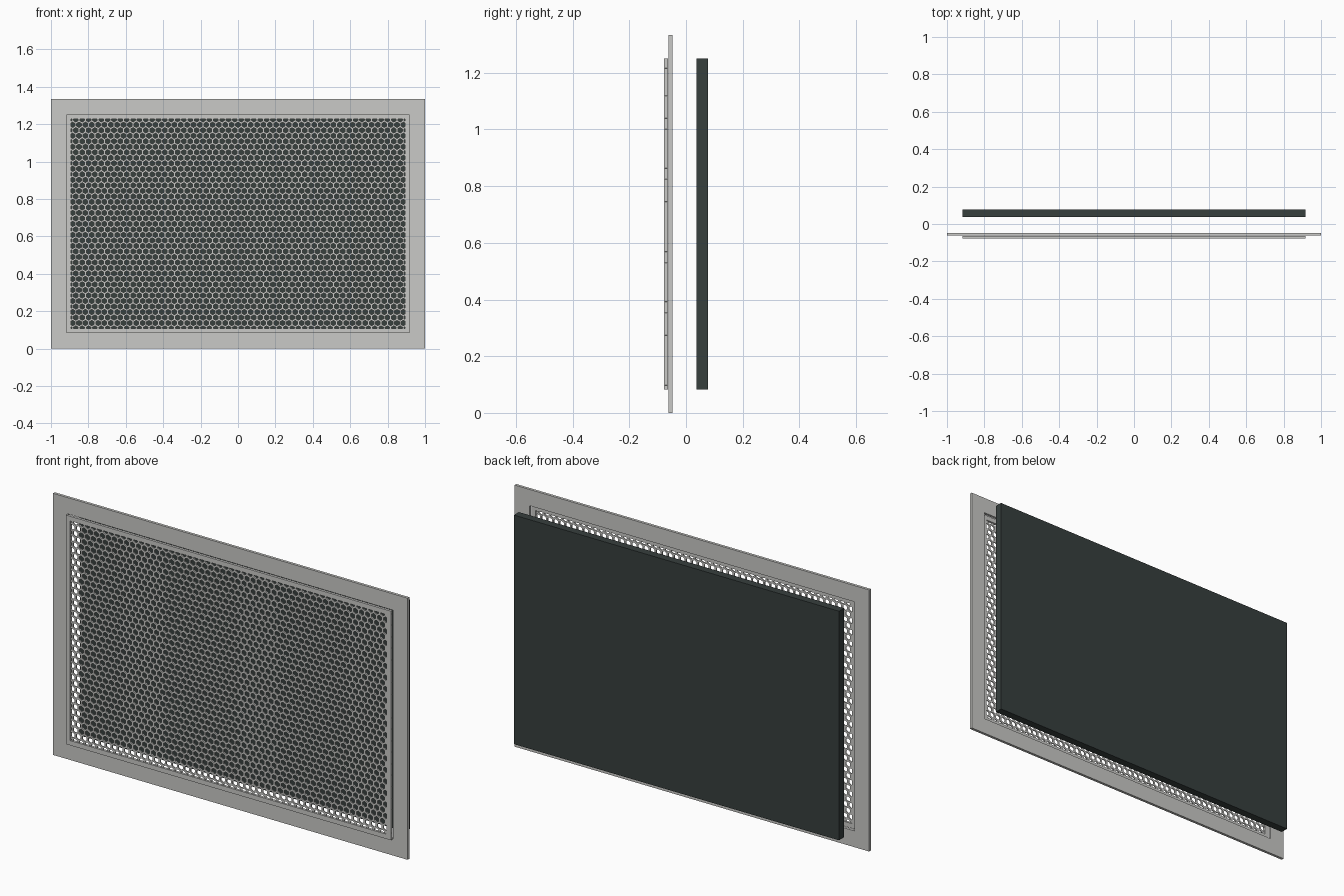
import bpy, bmesh, math

if "Cube" in bpy.data.objects:
    bpy.data.objects.remove(bpy.data.objects["Cube"])

MID_Z = 0.667


def material(name, rgb):
    m = bpy.data.materials.new(name)
    m.diffuse_color = (*rgb, 1)
    m.use_nodes = True
    m.node_tree.nodes["Principled BSDF"].inputs["Base Color"].default_value = m.diffuse_color
    return m


light = material("light grey metal", (0.59, 0.59, 0.57))
dark = material("dark green grey foam", (0.038, 0.05, 0.048))


def finish(bm, name, mat):
    me = bpy.data.meshes.new(name)
    bm.to_mesh(me)
    bm.free()
    me.materials.append(mat)
    ob = bpy.data.objects.new(name, me)
    bpy.context.collection.objects.link(ob)
    return ob


def frame(name, outer, inner, y0, y1, mat):
    """Rectangular ring: outer and inner are (half width, half height)."""
    bm = bmesh.new()
    corners = [(-1, -1), (1, -1), (1, 1), (-1, 1)]
    loops = [[bm.verts.new((sx * w, y, MID_Z + sz * h)) for sx, sz in corners]
             for (w, h), y in ((outer, y0), (outer, y1), (inner, y1), (inner, y0))]
    for k in range(4):
        a, b = loops[k], loops[(k + 1) % 4]
        for i in range(4):
            j = (i + 1) % 4
            bm.faces.new((a[i], a[j], b[j], b[i]))
    bmesh.ops.recalc_face_normals(bm, faces=bm.faces)
    return finish(bm, name, mat)


def honeycomb(name, half_w, half_h, pitch, hole, y, thick, mat):
    """Sheet of hexagonal holes; the border cells end inside the frame."""
    bm = bmesh.new()
    R = pitch / math.sqrt(3)
    step = 1.5 * R
    rows, cols = int(half_h / step), int(half_w / pitch)
    dirs = [(math.sin(i * math.pi / 3), math.cos(i * math.pi / 3)) for i in range(6)]
    for r in range(-rows, rows + 1):
        odd = r % 2
        for c in range(-cols - odd, cols + 1):
            cx, cz = (c + 0.5 * odd) * pitch, MID_Z + r * step
            big, small = [[bm.verts.new((cx + dx * s, y, cz + dz * s)) for dx, dz in dirs]
                          for s in (R, R * hole)]
            for i in range(6):
                j = (i + 1) % 6
                bm.faces.new((big[i], big[j], small[j], small[i]))
    bmesh.ops.remove_doubles(bm, verts=bm.verts, dist=0.0005)
    bmesh.ops.recalc_face_normals(bm, faces=bm.faces)
    ob = finish(bm, name, mat)
    mod = ob.modifiers.new("thickness", 'SOLIDIFY')
    mod.thickness = thick
    mod.offset = 0
    return ob


# Wide mounting flange and the narrow frame in front of it
frame("mounting_flange", (1.0, 0.667), (0.917, 0.584), -0.062, -0.048, light)
frame("grille_frame", (0.917, 0.584), (0.893, 0.560), -0.077, -0.064, light)

# Perforated sheet held in the narrow frame
honeycomb("perforated_grille", 0.897, 0.566, 0.034, 0.72, -0.0705, 0.006, light)

# Solid panel behind
bm = bmesh.new()
bmesh.ops.create_cube(bm, size=1)
for v in bm.verts:
    v.co = (v.co.x * 1.834, 0.057 + v.co.y * 0.04, MID_Z + v.co.z * 1.168)
finish(bm, "filter_panel", dark)
